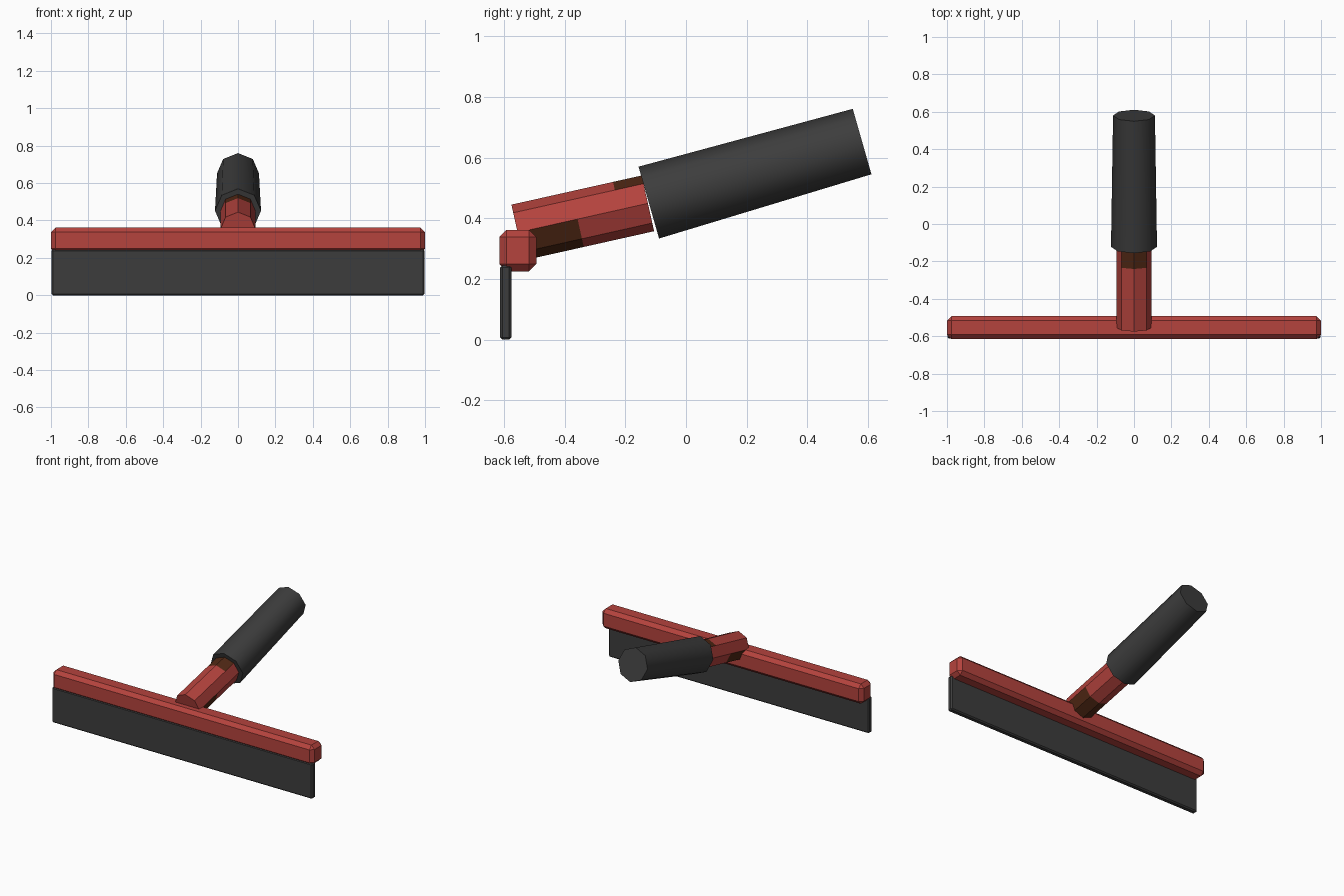
import bpy, bmesh
from math import pi, sin, cos, radians
from mathutils import Vector

cube = bpy.data.objects.get("Cube")
if cube:
    bpy.data.objects.remove(cube, do_unlink=True)


def material(name, rgb):
    m = bpy.data.materials.new(name)
    m.use_nodes = True
    m.diffuse_color = (*rgb, 1)
    node = next(n for n in m.node_tree.nodes if n.type == "BSDF_PRINCIPLED")
    node.inputs["Base Color"].default_value = (*rgb, 1)
    return m


red = material("red plastic", (0.46, 0.056, 0.047))
brown = material("dark brown", (0.08, 0.021, 0.007))
rubber = material("dark grey rubber", (0.046, 0.046, 0.046))


def add_object(name, bm, mats):
    bmesh.ops.recalc_face_normals(bm, faces=bm.faces)
    mesh = bpy.data.meshes.new(name)
    bm.to_mesh(mesh)
    bm.free()
    for m in mats:
        mesh.materials.append(m)
    obj = bpy.data.objects.new(name, mesh)
    bpy.context.collection.objects.link(obj)
    return obj


def chamfered_box(name, low, high, bevel, mat):
    low, high = Vector(low), Vector(high)
    bm = bmesh.new()
    bmesh.ops.create_cube(bm, size=1)
    for v in bm.verts:
        v.co = (low + high) / 2 + v.co * (high - low)
    bmesh.ops.bevel(bm, geom=bm.edges[:], offset=bevel, segments=1,
                    affect="EDGES", profile=0.5)
    return add_object(name, bm, [mat])


def octagon_rod(name, start, end, radii, stops, mats, rule=None):
    """Eight-sided rod with rings at the given fractions of its length."""
    start, end = Vector(start), Vector(end)
    side = Vector((1, 0, 0))
    up = side.cross((end - start).normalized())
    bm = bmesh.new()
    rings = []
    for t in stops:
        r = radii[0] + (radii[1] - radii[0]) * t
        mid = start.lerp(end, t)
        rings.append([bm.verts.new(mid + r * (side * cos(a) + up * sin(a)))
                      for a in (k * pi / 4 for k in range(8))])
    for i in range(len(rings) - 1):
        t = (stops[i] + stops[i + 1]) / 2
        for k in range(8):
            n = (k + 1) % 8
            f = bm.faces.new((rings[i][k], rings[i][n],
                              rings[i + 1][n], rings[i + 1][k]))
            if rule:
                f.material_index = rule(t, sin((k + 0.5) * pi / 4))
    bm.faces.new(rings[0])
    bm.faces.new(rings[-1])
    return add_object(name, bm, mats)


# Crossbar and the rubber blade hanging from its front
chamfered_box("crossbar", (-1, -0.615, 0.225), (1, -0.493, 0.362), 0.024, red)
chamfered_box("rubber_blade", (-0.997, -0.613, 0), (0.997, -0.575, 0.245),
              0.008, rubber)


# Neck: brown under its lower end and on top beside the grip
def neck_colour(t, height):
    return int((height < 0 and t < 0.46) or (height > 0.8 and t > 0.78))


octagon_rod("neck", (0, -0.5545, 0.353), (0, -0.1255, 0.449), (0.094, 0.094),
            (0, 0.46, 0.78, 1), [red, brown], neck_colour)

# Tapered hand grip
grip = octagon_rod("hand_grip", (0, -0.1225, 0.4515), (0, 0.58, 0.6525),
                   (0.123, 0.112), (0, 1), [rubber])
bpy.ops.object.select_all(action="DESELECT")
grip.select_set(True)
bpy.context.view_layer.objects.active = grip
bpy.ops.object.shade_smooth_by_angle(angle=radians(50))
